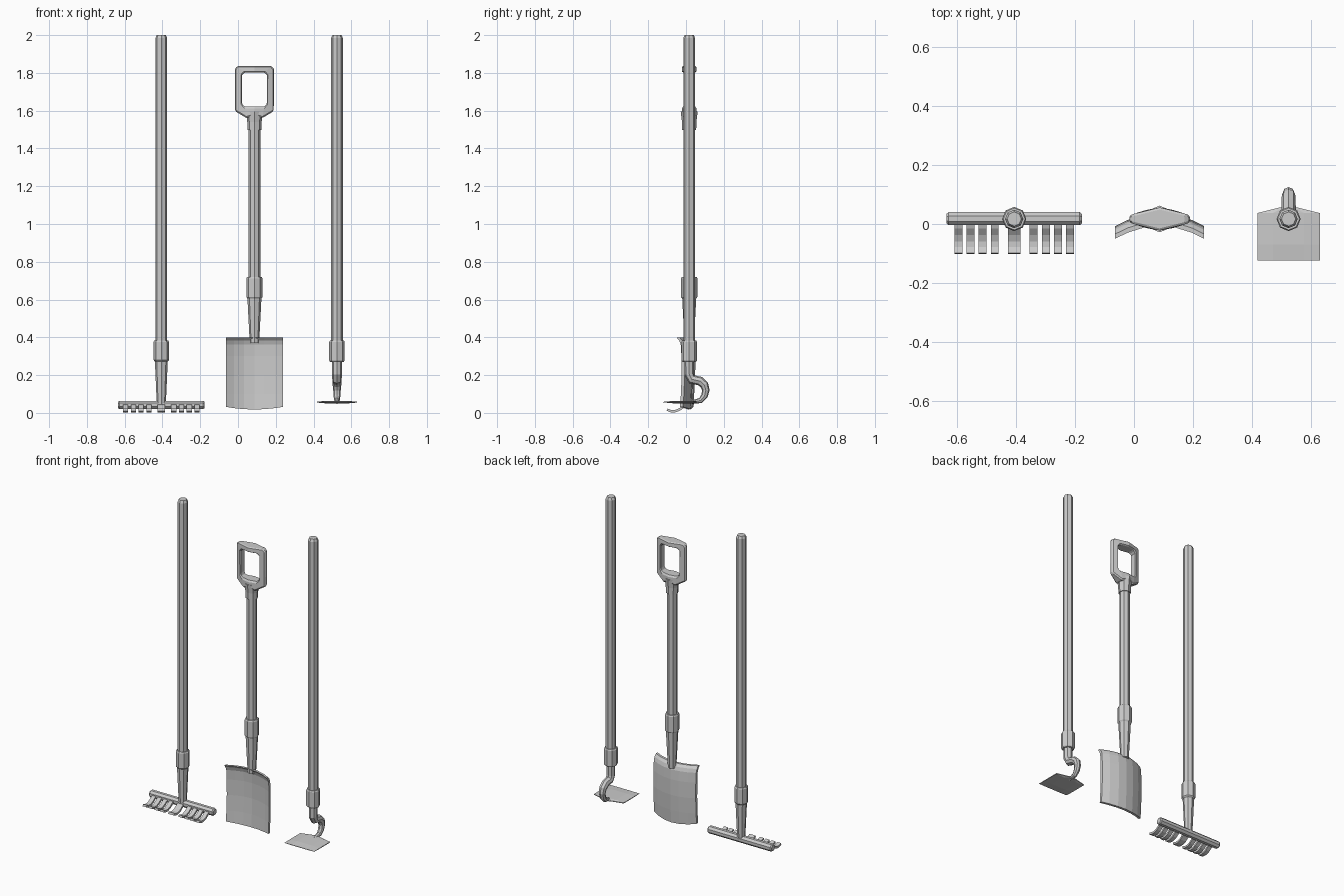
import bpy, bmesh, math
from mathutils import Vector

if "Cube" in bpy.data.objects:
    bpy.data.objects.remove(bpy.data.objects["Cube"])

YC = 0.017                                   # shared handle axis depth
RAKE, SHOVEL, HOE = -0.406, 0.087, 0.524     # tool positions along x


def make(name, verts, faces):
    me = bpy.data.meshes.new(name)
    me.from_pydata([tuple(v) for v in verts], [], faces)
    bm = bmesh.new()
    bm.from_mesh(me)
    bmesh.ops.recalc_face_normals(bm, faces=bm.faces)
    bm.to_mesh(me)
    bm.free()
    ob = bpy.data.objects.new(name, me)
    bpy.context.collection.objects.link(ob)
    return ob


def loft(name, rings, caps=True):
    """Skin equal-length closed rings; cap the ends or join last to first."""
    n, m = len(rings[0]), len(rings)
    verts = [v for r in rings for v in r]
    faces = []
    for i in range(m - 1 if caps else m):
        a, b = i * n, ((i + 1) % m) * n
        faces += [(a + j, a + (j + 1) % n, b + (j + 1) % n, b + j) for j in range(n)]
    if caps:
        faces += [tuple(range(n)), tuple(range((m - 1) * n, m * n))]
    return make(name, verts, faces)


def lathe(name, x, profile, sides=8):
    ang = [2 * math.pi * i / sides for i in range(sides)]
    return loft(name, [[(x + r * math.cos(a), YC + r * math.sin(a), z) for a in ang]
                       for r, z in profile])


def bevel(ob, width):
    mod = ob.modifiers.new("edge_bevel", 'BEVEL')
    mod.width, mod.segments = width, 1
    mod.limit_method, mod.angle_limit = 'ANGLE', math.radians(40)


def ribbon(path, thick):
    """Closed yz outline around an open yz path."""
    top, bot = [], []
    for i, p in enumerate(path):
        d = (Vector(path[min(i + 1, len(path) - 1)]) - Vector(path[max(i - 1, 0)])).normalized()
        nrm = Vector((-d.y, d.x)) * thick / 2
        top.append(Vector(p) + nrm)
        bot.append(Vector(p) - nrm)
    return top + bot[::-1]


# Wooden handles with chamfered tops
for name, x in (("rake_handle", RAKE), ("hoe_handle", HOE)):
    lathe(name, x, [(.031, .3), (.031, 1.985), (.024, 2.0)])
lathe("shovel_handle", SHOVEL, [(.031, .62), (.031, 1.54)])

# Sockets: collar stepping into a tapered neck
lathe("rake_socket", RAKE, [(.024, .045), (.034, .272), (.041, .28), (.041, .376), (.037, .383)])
lathe("shovel_socket", SHOVEL, [(.025, .37), (.037, .605), (.043, .613), (.043, .712), (.039, .72)])
lathe("hoe_socket", HOE, [(.036, .27), (.041, .277), (.041, .376), (.037, .383)])

# Rake head bar
bar = [(-.229, .018), (-.222, .024), (.222, .024), (.229, .018)]
loft("rake_bar", [[(RAKE + dx, .018 + r * math.cos(a), .042 + r * math.sin(a))
                   for a in [math.pi / 8 + math.pi / 4 * k for k in range(8)]] for dx, r in bar])

# Rake tines: one wide in the middle, four mirrored each side
curve = ribbon([(.012, .042), (-.012, .034), (-.034, .018), (-.058, .009),
                (-.08, .009), (-.1, .017)], .013)
tines = [(0, .041)] + [(s * (.066 + .041 * k), .027) for s in (-1, 1) for k in range(4)]
for i, (dx, w) in enumerate(tines):
    loft(f"rake_tine_{i}", [[(RAKE + dx + s * w / 2, p.x, p.y) for p in curve] for s in (-1, 1)])

# Shovel blade: arched across, with the tread lip bent forward at the top
rows = [(.018, 0), (.1, .005), (.2, .009), (.3, .008), (.362, .004), (.384, -.004), (.399, -.018)]
cols = [-1, -.72, -.36, 0, .36, .72, 1]


def blade_point(u, row, back):
    z, off = row
    if z < .05:
        z += .014 * u * u
    y = .018 - .043 * u * u + off
    return (SHOVEL + .151 * u, y + (.009 if back else -.007), z)


loft("shovel_blade", [[blade_point(u, r, False) for u in cols] +
                      [blade_point(u, r, True) for u in reversed(cols)] for r in rows])

# Shovel D-grip: lens-shaped frame, thick in the centre, thin at the sides
half_out = [(0, 1.575), (.04, 1.56), (.102, 1.597), (.103, 1.7), (.103, 1.822), (.092, 1.836), (0, 1.836)]
half_in = [(0, 1.622), (.054, 1.622), (.066, 1.636), (.066, 1.7), (.066, 1.787), (.053, 1.803), (0, 1.803)]


def grip_ring(half, side):
    pts = half + [(-x, z) for x, z in half[-2:0:-1]]
    return [(SHOVEL + x, YC + side * (.012 + .027 * (1 - (abs(x) / .103) ** 1.4)), z) for x, z in pts]


grip = loft("shovel_grip", [grip_ring(half_out, -1), grip_ring(half_in, -1),
                            grip_ring(half_in, 1), grip_ring(half_out, 1)], caps=False)
bevel(grip, .007)
lathe("shovel_grip_ferrule", SHOVEL, [(.037, 1.498), (.038, 1.54), (.045, 1.595)])

# Hoe gooseneck: tapered octagonal tube swept along a bend
path = [(.017, .29, .026), (.017, .205, .026), (.03, .178, .025), (.075, .168, .024), (.097, .148, .023),
        (.105, .12, .02), (.098, .09, .018), (.078, .066, .015), (.03, .056, .009)]
rings = []
for i, (y, z, r) in enumerate(path):
    a, b = path[max(i - 1, 0)], path[min(i + 1, len(path) - 1)]
    d = Vector((0, b[0] - a[0], b[1] - a[1])).normalized()
    side = d.cross(Vector((1, 0, 0)))
    rings.append([Vector((HOE, y, z)) + r * (math.cos(t) * Vector((1, 0, 0)) + math.sin(t) * side)
                  for t in [math.pi / 4 * k for k in range(8)]])
loft("hoe_neck", rings)

# Hoe blade: flat plate with a sharpened front edge and thin sides
plate = [(-.123, .0015, .106), (-.07, .006, .106), (.037, .007, .106), (.056, .006, .03)]
loft("hoe_blade", [[(HOE + u * w, y, .057 + s * h * k)
                    for s, us in ((1, (-1, -.5, .5, 1)), (-1, (1, .5, -.5, -1)))
                    for u in us for k in [.35 if abs(u) == 1 else 1]]
                   for y, h, w in plate])
